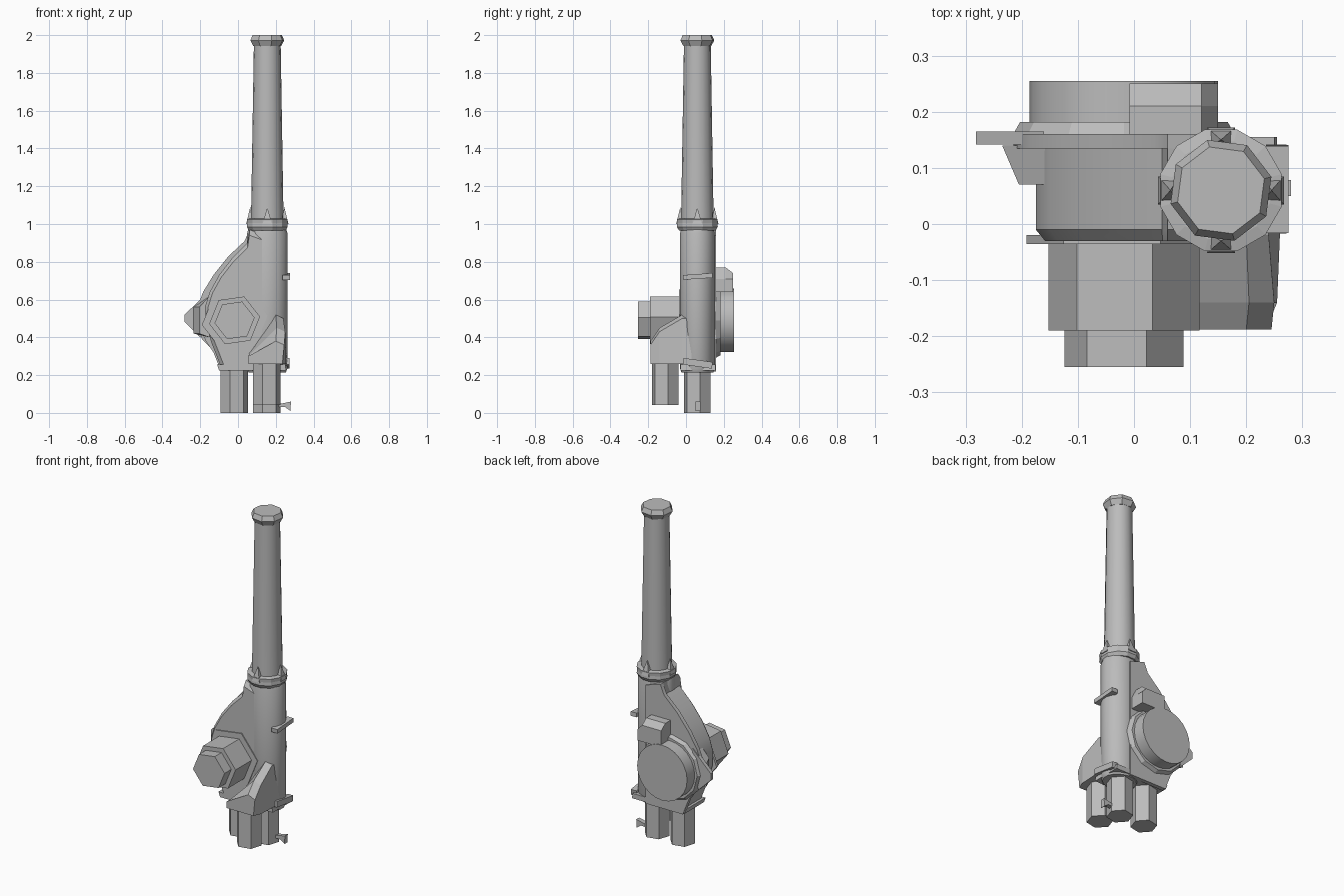
import bpy, bmesh, math
from mathutils import Vector, Matrix

cube = bpy.data.objects.get("Cube")
if cube:
    bpy.data.objects.remove(cube, do_unlink=True)

grey = bpy.data.materials.new("plain grey")
grey.use_nodes = True
grey.diffuse_color = (0.5, 0.5, 0.5, 1)
grey.node_tree.nodes["Principled BSDF"].inputs["Base Color"].default_value = (0.5, 0.5, 0.5, 1)


def finish(name, bm, smooth=False):
    bmesh.ops.recalc_face_normals(bm, faces=bm.faces)
    mesh = bpy.data.meshes.new(name)
    bm.to_mesh(mesh)
    bm.free()
    mesh.materials.append(grey)
    ob = bpy.data.objects.new(name, mesh)
    bpy.context.collection.objects.link(ob)
    if smooth:
        bpy.ops.object.select_all(action='DESELECT')
        ob.select_set(True)
        bpy.context.view_layer.objects.active = ob
        bpy.ops.object.shade_smooth_by_angle(angle=math.radians(35))
    return ob


def loft(name, rings, smooth=False):
    """Skin equal-sized rings of points and cap both ends."""
    bm = bmesh.new()
    rows = [[bm.verts.new(p) for p in ring] for ring in rings]
    n = len(rows[0])
    for a, b in zip(rows, rows[1:]):
        for i in range(n):
            j = (i + 1) % n
            bm.faces.new((a[i], a[j], b[j], b[i]))
    bm.faces.new(rows[0][::-1])
    bm.faces.new(rows[-1])
    return finish(name, bm, smooth)


def turned(name, centre, profile, sides, axis='z', turn=0, squash=1, smooth=False):
    """Stack of polygons along an axis; profile holds (radius, position) pairs."""
    angles = [math.radians(turn) + math.tau * i / sides for i in range(sides)]
    rings = []
    for r, h in profile:
        ring = [(centre[0] + r * math.cos(a), centre[1] + r * squash * math.sin(a)) for a in angles]
        rings.append([(u, v, h) if axis == 'z' else (u, h, v) for u, v in ring])
    return loft(name, rings, smooth)


def plate(name, outline, y0, y1, smooth=False):
    return loft(name, [[(x, y, z) for x, z in outline] for y in (y0, y1)], smooth)


def block(name, lo, hi, turn=0):
    lo, hi = Vector(lo), Vector(hi)
    bm = bmesh.new()
    bmesh.ops.create_cube(bm, size=1)
    bmesh.ops.scale(bm, vec=hi - lo, verts=bm.verts)
    bmesh.ops.rotate(bm, matrix=Matrix.Rotation(math.radians(turn), 3, 'X'), verts=bm.verts)
    bmesh.ops.translate(bm, vec=(lo + hi) / 2, verts=bm.verts)
    return finish(name, bm)


TUBE = (0.155, 0.06)
HUB = (-0.018, 0.49)

# Long tapering pipe with its faceted cap and collar
turned("long_pipe", TUBE, [(0.087, 0.97), (0.071, 1.95)], 16, smooth=True)
turned("pipe_cap", TUBE, [(0.076, 1.942), (0.093, 1.972), (0.08, 2.0)], 8, turn=15)
turned("pipe_collar", TUBE, [(0.1, 0.965), (0.112, 0.985), (0.11, 1.005), (0.112, 1.025), (0.09, 1.03)], 12, turn=15)
for i in range(4):
    a = math.tau * i / 4
    bm = bmesh.new()
    out, side = Vector((math.cos(a), math.sin(a), 0)), Vector((-math.sin(a), math.cos(a), 0))
    c = Vector((*TUBE, 1.0))
    base = [bm.verts.new(c + out * r + side * s) for r, s in ((0.075, -0.025), (0.112, -0.025), (0.112, 0.025), (0.075, 0.025))]
    tip = bm.verts.new(c + out * 0.09 + Vector((0, 0, 0.09)))
    bm.faces.new(base)
    for j in range(4):
        bm.faces.new((base[j], base[(j + 1) % 4], tip))
    finish(f"collar_spike_{i + 1}", bm)

# Rounded valve body with a swept side web
turned("body_tube", TUBE, [(0.1, 0.215), (0.109, 0.235), (0.109, 0.95), (0.1, 0.98)], 16, turn=11.25, squash=0.86, smooth=True)
curve = [(0.05, 0.9), (-0.03, 0.82), (-0.1, 0.73), (-0.15, 0.64), (-0.175, 0.56),
         (-0.17, 0.47), (-0.14, 0.37), (-0.085, 0.23)]
body = [(0.15, 0.22), (0.17, 0.93), (0.06, 0.97)] + curve
mid = Vector((0.06, 0.55))
inset = [tuple(mid + (Vector(p) - mid) * 0.93) for p in body]
loft("body_web", [[(x, y, z) for x, z in o] for o, y in ((inset, -0.03), (body, -0.01), (body, 0.15))], smooth=True)

# Wider rear flange, pointed at the side
flange = [(0.16, 0.22), (0.16, 0.94), (0.06, 0.97), (0.035, 0.91), (-0.05, 0.83), (-0.13, 0.73),
          (-0.185, 0.64), (-0.215, 0.56), (-0.21, 0.47), (-0.17, 0.38), (-0.13, 0.32), (-0.09, 0.22)]
plate("rear_flange", flange, 0.135, 0.16, True)
turned("disc_seat", HUB, [(0.2, 0.155), (0.185, 0.182)], 12, axis='y')
plate("pointed_lug", [(-0.282, 0.52), (-0.282, 0.48), (-0.2, 0.4), (-0.16, 0.5), (-0.16, 0.64)], 0.142, 0.165)
loft("side_lug", [[(-0.15, y, 0.4), (x, y, 0.42), (x, y, 0.56), (-0.15, y, 0.62)]
                  for x, y in ((-0.205, 0.07), (-0.235, 0.14))])
plate("bottom_rim", [(-0.1, 0.225), (0.255, 0.225), (0.25, 0.255), (-0.11, 0.255)], -0.03, 0.155)

# Round rear cover with a notched tab above it
turned("rear_disc", HUB, [(0.168, 0.15), (0.168, 0.255)], 24, axis='y', smooth=True)
loft("rear_tab", [[(-0.008, y, 0.64), (0.15, y, 0.64), (0.15, y, 0.71), (0.12, y, top), (-0.008, y, top)]
                  for y, top in ((0.14, 0.77), (0.21, 0.77), (0.25, 0.74))])

# Stepped six-sided front boss
turned("boss_base", HUB, [(0.175, -0.036), (0.175, -0.02)], 6, axis='y', turn=8)
turned("front_boss", HUB, [(0.136, -0.19), (0.136, -0.02)], 6, axis='y', turn=8)
turned("boss_nut", HUB, [(0.107, -0.255), (0.107, -0.18)], 6, axis='y', turn=8)

# Branch elbow sloping up into the body
front = [(0.055, 0.26), (0.235, 0.26), (0.245, 0.36), (0.2, 0.38), (0.055, 0.3)]
middle = [(0.055, 0.26), (0.255, 0.26), (0.25, 0.43), (0.205, 0.45), (0.055, 0.3)]
back = [(0.055, 0.26), (0.26, 0.26), (0.24, 0.5), (0.2, 0.52), (0.06, 0.32)]
loft("branch_elbow", [[(x, y, z) for x, z in o]
                      for o, y in ((front, -0.188), (middle, -0.14), (back, -0.02), (back, 0.03))])

# Three six-sided bottom ports
for name, x, y, low, high in (("right_port", -0.02, 0.06, 0, 0.24), ("left_port", 0.152, 0.06, 0, 0.24),
                              ("front_port", 0.152, -0.11, 0.042, 0.28)):
    turned(name, (x, y), [(0.074, low), (0.074, high)], 6, turn=12)

# Small clips on the left side
block("upper_clip", (0.235, -0.015, 0.71), (0.275, 0.14, 0.735), 4)
block("lower_clip", (0.235, -0.015, 0.245), (0.272, 0.14, 0.28), -8)
plate("port_hook", [(0.21, 0.03), (0.25, 0.03), (0.278, 0.01), (0.28, 0.06), (0.21, 0.045)], 0.05, 0.078)
